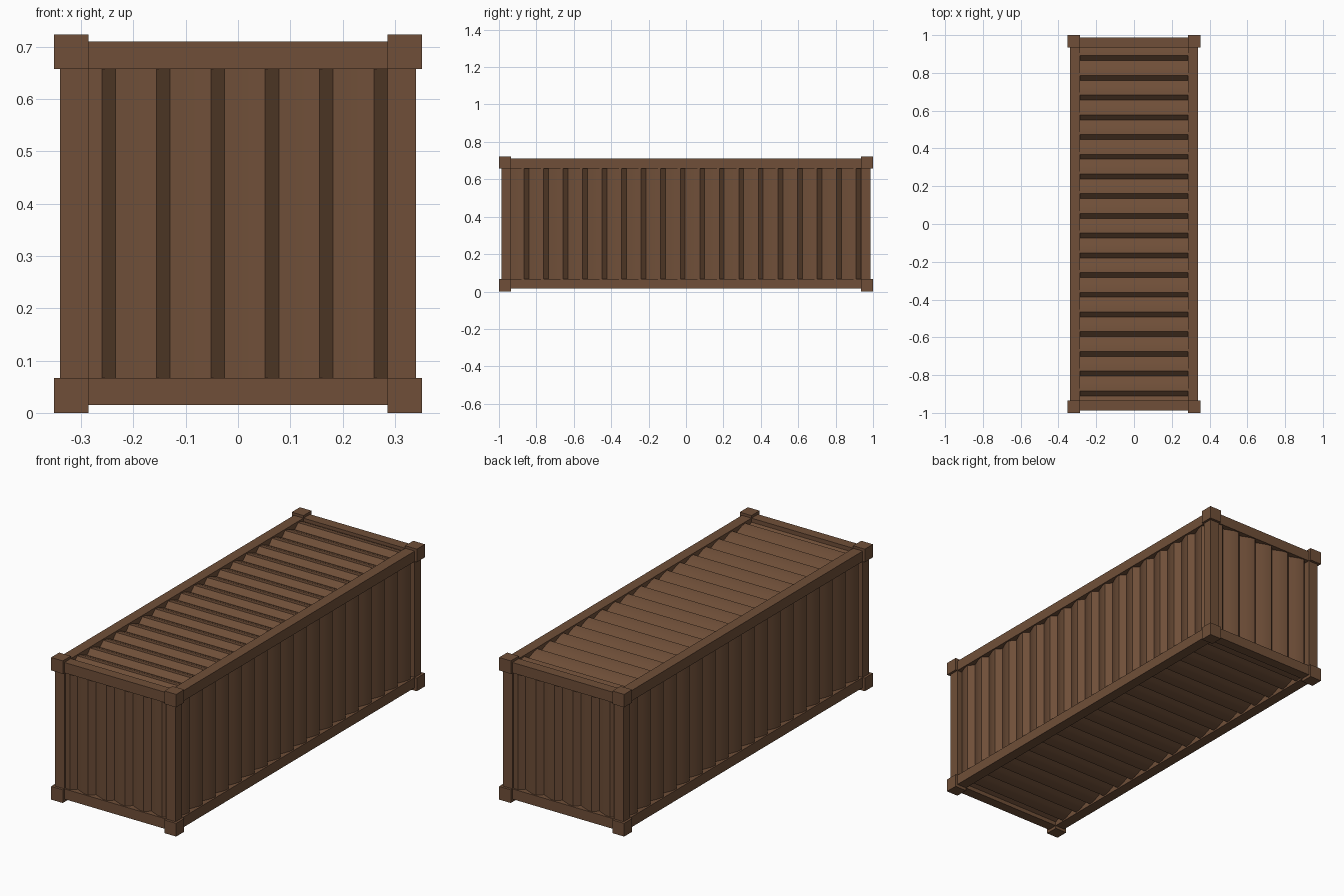
import bpy, math
from mathutils import Vector, Matrix

if "Cube" in bpy.data.objects:
    bpy.data.objects.remove(bpy.data.objects["Cube"])

mat = bpy.data.materials.new("brown_paint")
mat.diffuse_color = (0.16, 0.078, 0.04, 1)
mat.use_nodes = True
mat.node_tree.nodes["Principled BSDF"].inputs["Base Color"].default_value = mat.diffuse_color


def make(name, verts, faces, smooth=False):
    me = bpy.data.meshes.new(name)
    me.from_pydata(verts, [], faces)
    me.materials.append(mat)
    ob = bpy.data.objects.new(name, me)
    bpy.context.collection.objects.link(ob)
    if smooth:
        me.shade_smooth()
        me.set_sharp_from_angle(angle=math.radians(50))
    return ob


def box(name, x0, x1, y0, y1, z0, z1):
    x0, x1 = sorted((x0, x1))
    y0, y1 = sorted((y0, y1))
    v = [(x, y, z) for x in (x0, x1) for y in (y0, y1) for z in (z0, z1)]
    f = [(0, 1, 3, 2), (4, 6, 7, 5), (0, 4, 5, 1), (2, 3, 7, 6), (0, 2, 6, 4), (1, 5, 7, 3)]
    return make(name, v, f)


def corrugated(name, start, along, across, out, segs, step, phase, depth=0.026):
    """Ribbed sheet: rounded rise and steep fall run 'along', extruded by 'across', bulging towards 'out'."""
    start, along, across, out = map(Vector, (start, along, across, out))
    level = (0, 0.45, 0.85, 1)
    verts, faces = [], []
    for i in range(segs + 1):
        p = start + along * (i * step) + out * (depth * level[(i + phase) % 4])
        verts += [p, p + across]
    flip = along.cross(across).dot(out) < 0
    for i in range(segs):
        a = 2 * i
        q = (a, a + 2, a + 3, a + 1)
        faces.append(q[::-1] if flip else q)
    return make(name, verts, faces, smooth=True)


# corner castings, posts and rails
BX, PX, IX = 0.352, 0.34, 0.286
BY, PY, IY = 1.0, 0.987, 0.935
Z = [(0, 0.067, 0.015, 0.067, "bottom"), (0.657, 0.723, 0.657, 0.71, "top")]
for sx in (-1, 1):
    for sy in (-1, 1):
        tag = ("left" if sx < 0 else "right") + ("_front" if sy < 0 else "_back")
        box("post_" + tag, sx * IX, sx * PX, sy * IY, sy * PY, 0.067, 0.657)
        for z0, z1, _, _, lv in Z:
            box(f"corner_block_{lv}_{tag}", sx * IX, sx * BX, sy * IY, sy * BY, z0, z1)
for _, _, z0, z1, lv in Z:
    for s in (-1, 1):
        box(f"{lv}_side_rail", s * IX, s * PX, -IY, IY, z0, z1)
        box(f"{lv}_end_rail", -IX, IX, s * IY, s * PY, z0, z1)

# corrugated walls; the second of each pair is turned half way round
S = 0.0261
H = (0, 0, 0.59)
for turn, side, end in ((0, "right_wall", "front_wall"), (math.pi, "left_wall", "back_wall")):
    m = Matrix.Rotation(turn, 4, 'Z')
    for ob in (corrugated(side, (0.308, IY - 72 * S, 0.067), (0, 1, 0), H, (1, 0, 0), 72, S, 0),
               corrugated(end, (-IX, -0.955, 0.067), (1, 0, 0), H, (0, -1, 0), 22, 2 * IX / 22, 2)):
        ob.data.transform(m)

# corrugated roof and floor
W = (2 * IX, 0, 0)
corrugated("roof", (-IX, 0.9695, 0.678), (0, -1, 0), W, (0, 0, 1), 73, S, 0)
corrugated("floor", (-IX, 0.9695, 0.047), (0, -1, 0), W, (0, 0, -1), 73, S, 0)
